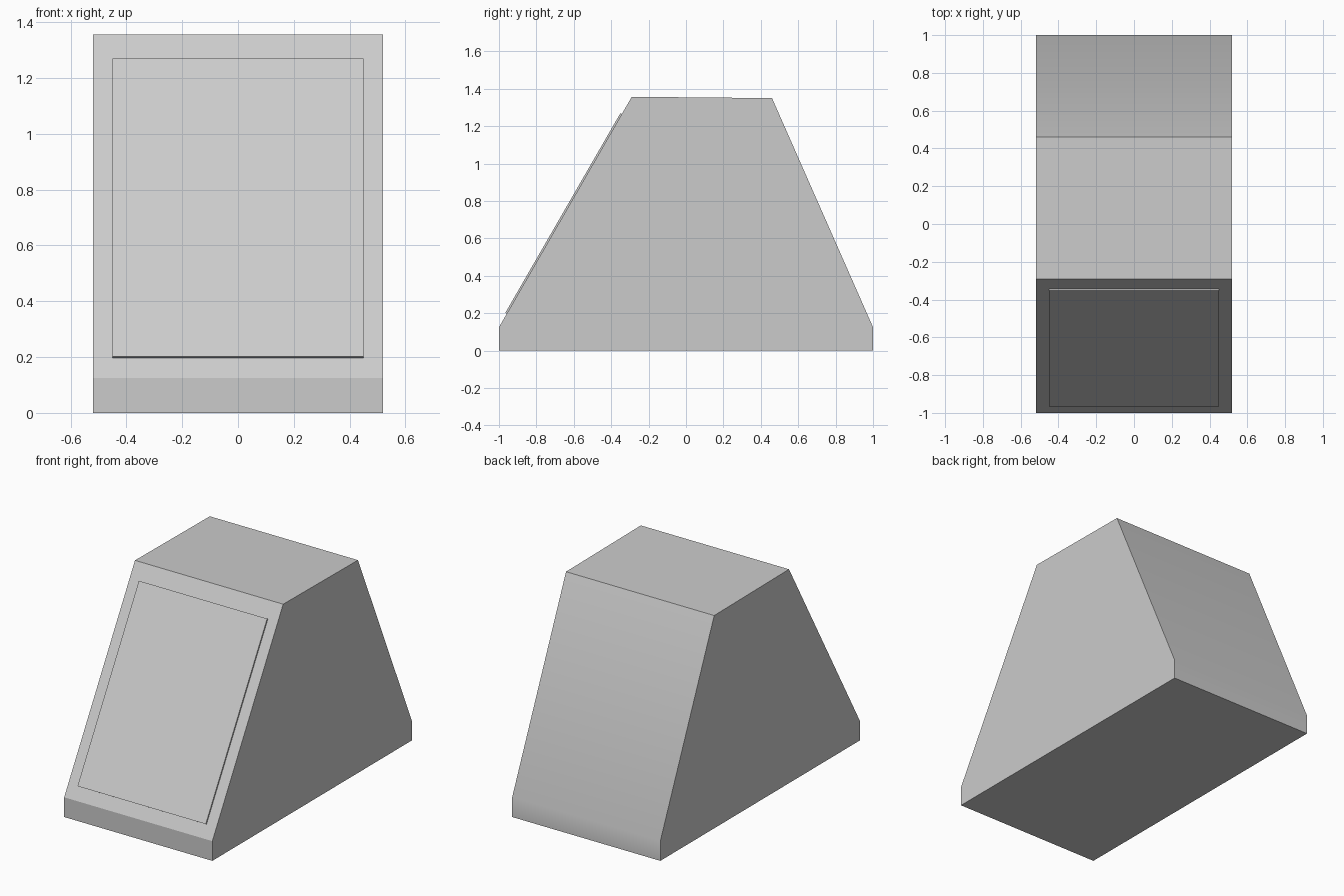
import bpy
import bmesh
import math

cube = bpy.data.objects.get("Cube")
if cube:
    bpy.data.objects.remove(cube, do_unlink=True)

grey = bpy.data.materials.new("plain_grey")
grey.use_nodes = True
colour = (0.6, 0.6, 0.6, 1)
grey.diffuse_color = colour
grey.node_tree.nodes["Principled BSDF"].inputs["Base Color"].default_value = colour


def extrude_profile(name, profile, half_width):
    """Sweep a (y, z) side profile across the width."""
    bm = bmesh.new()
    face = bm.faces.new([bm.verts.new((-half_width, y, z)) for y, z in profile])
    swept = bmesh.ops.extrude_face_region(bm, geom=[face])
    verts = [g for g in swept["geom"] if isinstance(g, bmesh.types.BMVert)]
    bmesh.ops.translate(bm, verts=verts, vec=(2 * half_width, 0, 0))
    bmesh.ops.recalc_face_normals(bm, faces=bm.faces)
    mesh = bpy.data.meshes.new(name)
    bm.to_mesh(mesh)
    bm.free()
    mesh.materials.append(grey)
    obj = bpy.data.objects.new(name, mesh)
    bpy.context.collection.objects.link(obj)
    return obj


# Wedge-shaped body with short upright front and back edges
foot, crown = (-1, 0.125), (-0.29, 1.357)
body = extrude_profile(
    "body", [(-1, 0), foot, crown, (0.46, 1.35), (1, 0.125), (1, 0)], 0.52)

# Thin raised panel lying on the front slope
dy, dz = crown[0] - foot[0], crown[1] - foot[1]
length = math.hypot(dy, dz)
normal = (-dz / length, dy / length)


def on_slope(z, lift):
    y = foot[0] + dy * (z - foot[1]) / dz
    return y + normal[0] * lift, z + normal[1] * lift


low, high, lift = 0.197, 1.265, 0.009
panel = extrude_profile(
    "front_panel",
    [on_slope(low, -0.005), on_slope(low, lift),
     on_slope(high, lift), on_slope(high, -0.005)], 0.45)

# Soften only the shallow lower back edge
bpy.ops.object.select_all(action="DESELECT")
body.select_set(True)
bpy.context.view_layer.objects.active = body
bpy.ops.object.shade_smooth_by_angle(angle=math.radians(27))
